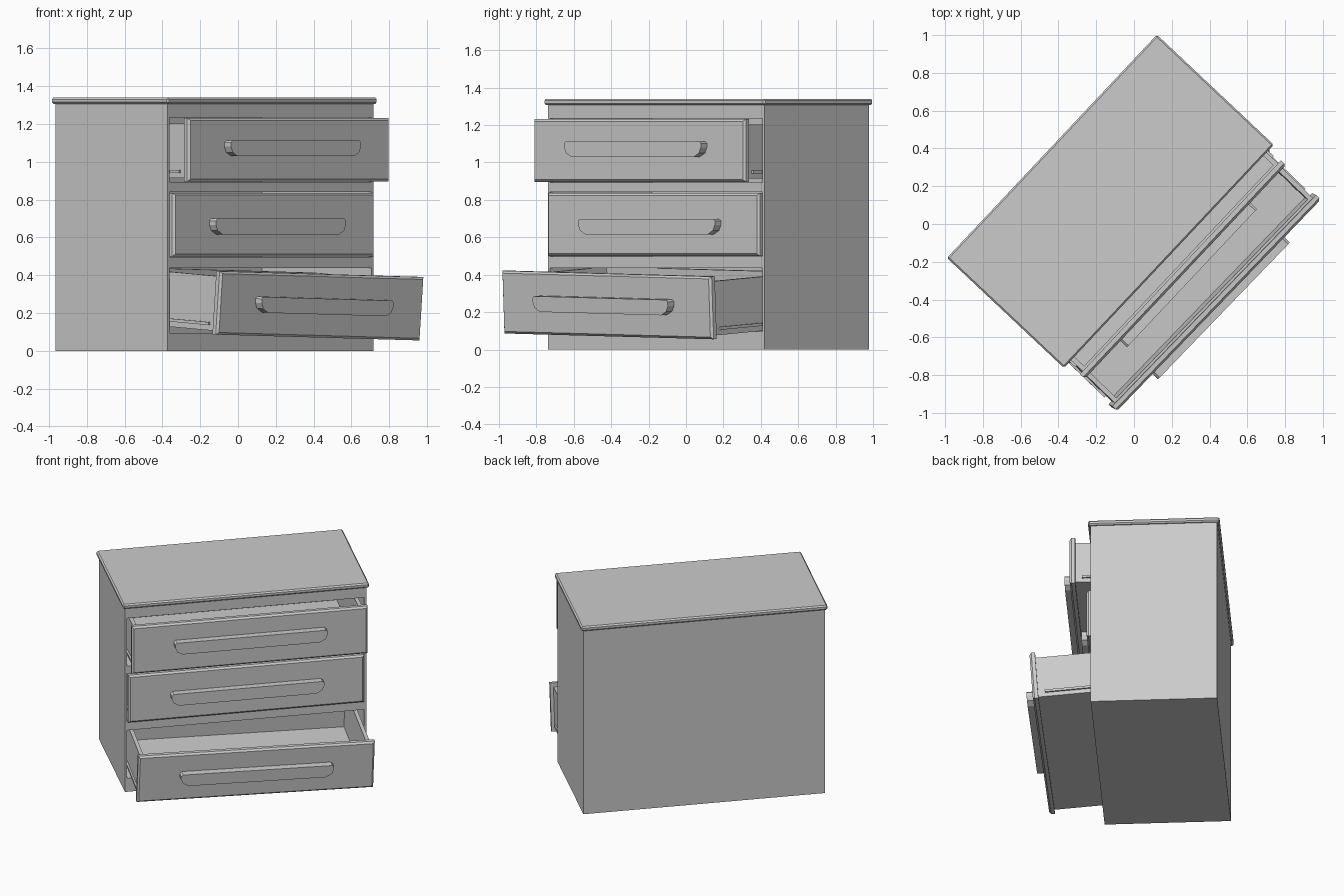
import bpy, bmesh
from math import radians
from mathutils import Matrix, Vector

if "Cube" in bpy.data.objects:
    bpy.data.objects.remove(bpy.data.objects["Cube"])

# whole chest stands turned about the vertical axis
ROOT = Matrix.Translation((-0.125, 0.12, 0)) @ Matrix.Rotation(radians(46.75), 4, 'Z')


def finish(name, bm, mat):
    bmesh.ops.recalc_face_normals(bm, faces=bm.faces)
    me = bpy.data.meshes.new(name)
    bm.to_mesh(me)
    bm.free()
    ob = bpy.data.objects.new(name, me)
    bpy.context.collection.objects.link(ob)
    ob.matrix_world = mat
    return ob


def add_box(bm, lo, hi):
    lo, hi = Vector(lo), Vector(hi)
    m = Matrix.Translation((lo + hi) / 2) @ Matrix.Diagonal((*(hi - lo), 1))
    return bmesh.ops.create_cube(bm, size=1, matrix=m)['verts']


def boxes(name, parts, mat):
    bm = bmesh.new()
    for lo, hi in parts:
        add_box(bm, lo, hi)
    return finish(name, bm, mat)


# carcass: sides, back and cross rails that leave three openings
W, D, H, T = 0.795, 0.408, 1.31, 0.015
for name, s in (("left_side", -1), ("right_side", 1)):
    xs = sorted((s * W, s * (W - T)))
    boxes(name, [((xs[0], -D, 0), (xs[1], D, H))], ROOT)
boxes("back_panel", [((-W + T, D - 0.02, 0), (W - T, D, H))], ROOT)
rails = ((0, 0.095), (0.437, 0.497), (0.841, 0.893), (1.234, H))
boxes("dividers", [((-W + T, -D, a), (W - T, D - 0.02, b)) for a, b in rails], ROOT)

# top slab with bevelled edges
bm = bmesh.new()
add_box(bm, (-0.811, -0.425, 1.307), (0.811, 0.425, 1.34))
bmesh.ops.bevel(bm, geom=bm.edges[:], offset=0.009, segments=1, affect='EDGES')
finish("top", bm, ROOT)


def drawer(name, mat, handle_z):
    # front panel, chamfered around its outer face
    bm = bmesh.new()
    add_box(bm, (-0.777, 0, -0.168), (0.777, 0.036, 0.168))
    rim = [e for e in bm.edges if all(v.co.y < 0.01 for v in e.verts)]
    bmesh.ops.bevel(bm, geom=rim, offset=0.012, segments=1, affect='EDGES')
    finish(name + "_front", bm, mat)

    # open tray behind the front
    w, t, y0, y1, z0, z1 = 0.755, 0.025, 0.034, 0.79, -0.15, 0.14
    boxes(name + "_tray", [
        ((-w, y0, z0), (-w + t, y1, z1)),
        ((w - t, y0, z0), (w, y1, z1)),
        ((-w + t, y1 - t, z0), (w - t, y1, z1)),
        ((-w + t, y0, z0), (w - t, y0 + 0.015, z1)),
        ((-w + t, y0 + 0.015, z0), (w - t, y1 - t, z0 + 0.02))], mat)

    # runners along the tray sides
    boxes(name + "_runners", [
        ((-w - 0.012, 0.08, -0.122), (-w, 0.76, -0.106)),
        ((w, 0.08, -0.122), (w + 0.012, 0.76, -0.106))], mat)

    # handle: long bar with cut lower corners
    half = [(0.45, -0.042), (0.488, -0.022), (0.502, 0.008), (0.502, 0.03), (0.49, 0.041)]
    prof = half + [(-x, z) for x, z in reversed(half)]
    bm = bmesh.new()
    face = bm.faces.new([bm.verts.new((x, 0.002, z + handle_z)) for x, z in prof])
    out = bmesh.ops.extrude_face_region(bm, geom=[face])['geom']
    front = [v for v in out if isinstance(v, bmesh.types.BMVert)]
    bmesh.ops.translate(bm, verts=front, vec=(0, -0.05, 0))
    if not any(f.is_valid and all(v.co.y > 0 for v in f.verts) for f in bm.faces):
        bm.faces.new([v for v in bm.verts if v.co.y > 0])
    finish(name + "_handle", bm, mat)


# two straight drawers and a sagging, pulled-out bottom one
drawer("upper_drawer", ROOT @ Matrix.Translation((0, -0.545, 1.064)), 0.008)
drawer("middle_drawer", ROOT @ Matrix.Translation((0, -0.436, 0.668)), -0.01)
tilt = (Matrix.Rotation(radians(-0.7), 4, 'Z') @ Matrix.Rotation(radians(1.15), 4, 'Y')
        @ Matrix.Rotation(radians(3.8), 4, 'X'))
drawer("lower_drawer", ROOT @ Matrix.Translation((-0.01, -0.785, 0.237)) @ tilt, 0)
